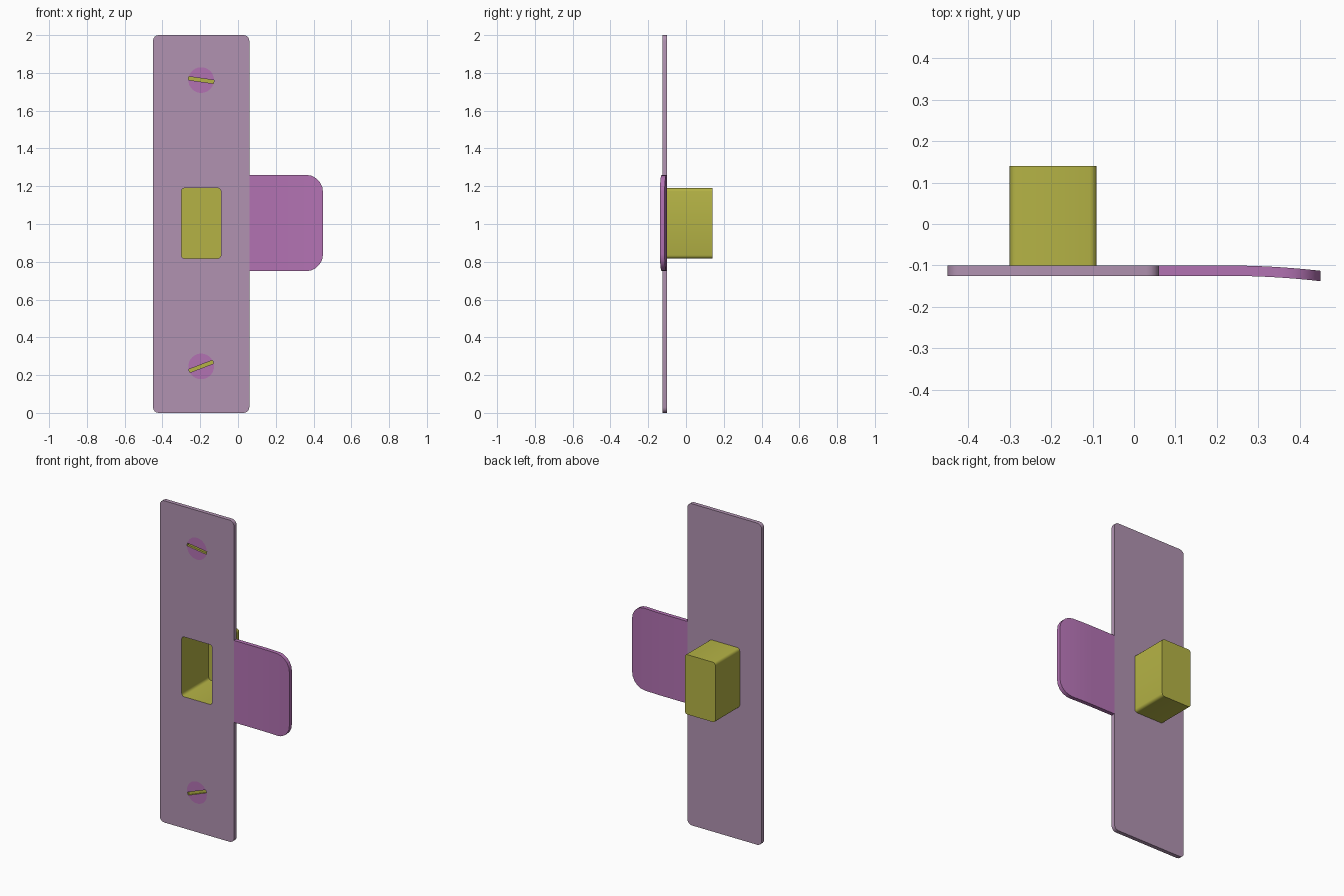
import bpy, bmesh
from math import sin, cos, pi, radians, asin, sqrt

if "Cube" in bpy.data.objects:
    bpy.data.objects.remove(bpy.data.objects["Cube"])

FRONT, BACK = -0.125, -0.10


def material(name, rgb):
    m = bpy.data.materials.new(name)
    m.diffuse_color = (*rgb, 1)
    m.use_nodes = True
    m.node_tree.nodes["Principled BSDF"].inputs["Base Color"].default_value = m.diffuse_color
    return m


PURPLE = material("purple", (0.45, 0.17, 0.45))
MAUVE = material("mauve", (0.44, 0.29, 0.44))
YELLOW = material("yellow", (0.46, 0.45, 0.06))


def finish(bm, name, mat):
    bmesh.ops.recalc_face_normals(bm, faces=bm.faces[:])
    me = bpy.data.meshes.new(name)
    bm.to_mesh(me)
    bm.free()
    me.materials.append(mat)
    ob = bpy.data.objects.new(name, me)
    bpy.context.collection.objects.link(ob)
    return ob


def ring(bm, pts, y):
    return [bm.verts.new((x, y, z)) for x, z in pts]


def bridge(bm, a, b):
    n = len(a)
    for i in range(n):
        j = (i + 1) % n
        bm.faces.new((a[i], a[j], b[j], b[i]))


def rounded_rect(x0, x1, z0, z1, r, seg):
    pts = []
    for k, (cx, cz) in enumerate(((x1 - r, z1 - r), (x0 + r, z1 - r),
                                  (x0 + r, z0 + r), (x1 - r, z0 + r))):
        for i in range(seg + 1):
            a = pi / 2 * (k + i / seg)
            pts.append((cx + r * cos(a), cz + r * sin(a)))
    return pts


def fill(bm, rings):
    # Fill an outline, leaving the inner rings open
    edges = [bm.edges.get((r[i - 1], r[i])) or bm.edges.new((r[i - 1], r[i]))
             for r in rings for i in range(len(r))]
    bmesh.ops.triangle_fill(bm, use_beauty=True, edges=edges, normal=(0, -1, 0))


def screw_halves(cx, cz, angle, r=0.068, w=0.009, seg=14):
    # Two D-shaped arcs either side of the slot
    a0 = asin(w / r)
    arcs = []
    for base in (0, pi):
        arcs.append([(cx + r * cos(t), cz + r * sin(t)) for t in
                     (angle + base + a0 + (pi - 2 * a0) * i / seg for i in range(seg + 1))])
    return arcs


screws = {"upper": screw_halves(-0.195, 1.762, radians(-8)),
          "lower": screw_halves(-0.195, 0.246, radians(21))}
outline = rounded_rect(-0.45, 0.06, 0, 2, 0.03, 4)
opening = rounded_rect(-0.30, -0.09, 0.818, 1.19, 0.017, 3)

# Plate with latch opening and screw seats
bm = bmesh.new()
f, b = ring(bm, outline, FRONT), ring(bm, outline, BACK)
bridge(bm, f, b)
fill(bm, [f, ring(bm, opening, FRONT)] + [ring(bm, a + c, FRONT) for a, c in screws.values()])
fill(bm, [b, ring(bm, opening, BACK)])
finish(bm, "strike_plate", MAUVE)

# Thin-walled latch pocket behind the opening
bm = bmesh.new()
f, b = ring(bm, opening, FRONT), ring(bm, opening, 0.14)
bridge(bm, f, b)
bm.faces.new(b)
finish(bm, "latch_pocket", YELLOW)

# Screw heads and their recessed slots
for name, (a, c) in screws.items():
    bm = bmesh.new()
    for half in (a, c):
        face = bm.faces.new(ring(bm, half, FRONT))
        face.normal_update()
    ob = finish(bm, name + "_screw_head", PURPLE)
    for p in ob.data.polygons:
        if p.normal.y > 0:
            p.flip()
    bm = bmesh.new()
    corners = [a[0], a[-1], c[0], c[-1]]
    f, b = ring(bm, corners, FRONT), ring(bm, corners, FRONT + 0.012)
    bridge(bm, f, b)
    bm.faces.new(b)
    ob = finish(bm, name + "_screw_slot", YELLOW)
    ob.data.flip_normals()

# Lip curving gently forward, built as columns across x
bm = bmesh.new()
R = 0.09
xs = [0.06, 0.15, 0.22, 0.26, 0.30, 0.33] + [0.45 - R + R * sin(pi / 2 * i / 5) for i in range(6)]
cols = []
for x in xs:
    d = max(0, x - 0.45 + R)
    h = 0.255 - R + sqrt(max(0, R * R - d * d))
    bend = 0.013 * (max(0, x - 0.22) / 0.23) ** 2
    cols.append([bm.verts.new((x, y - bend, 1.005 + s * h))
                 for y, s in ((FRONT, -1), (FRONT, 1), (BACK, 1), (BACK, -1))])
for p, q in zip(cols, cols[1:]):
    bridge(bm, p, q)
bm.faces.new(cols[-1])
lip = finish(bm, "curved_lip", PURPLE)

# Smooth the rounded edges, keep the crisp ones
for ob in bpy.context.collection.objects:
    ob.select_set(True)
    bpy.context.view_layer.objects.active = ob
bpy.ops.object.shade_smooth_by_angle(angle=radians(35))
